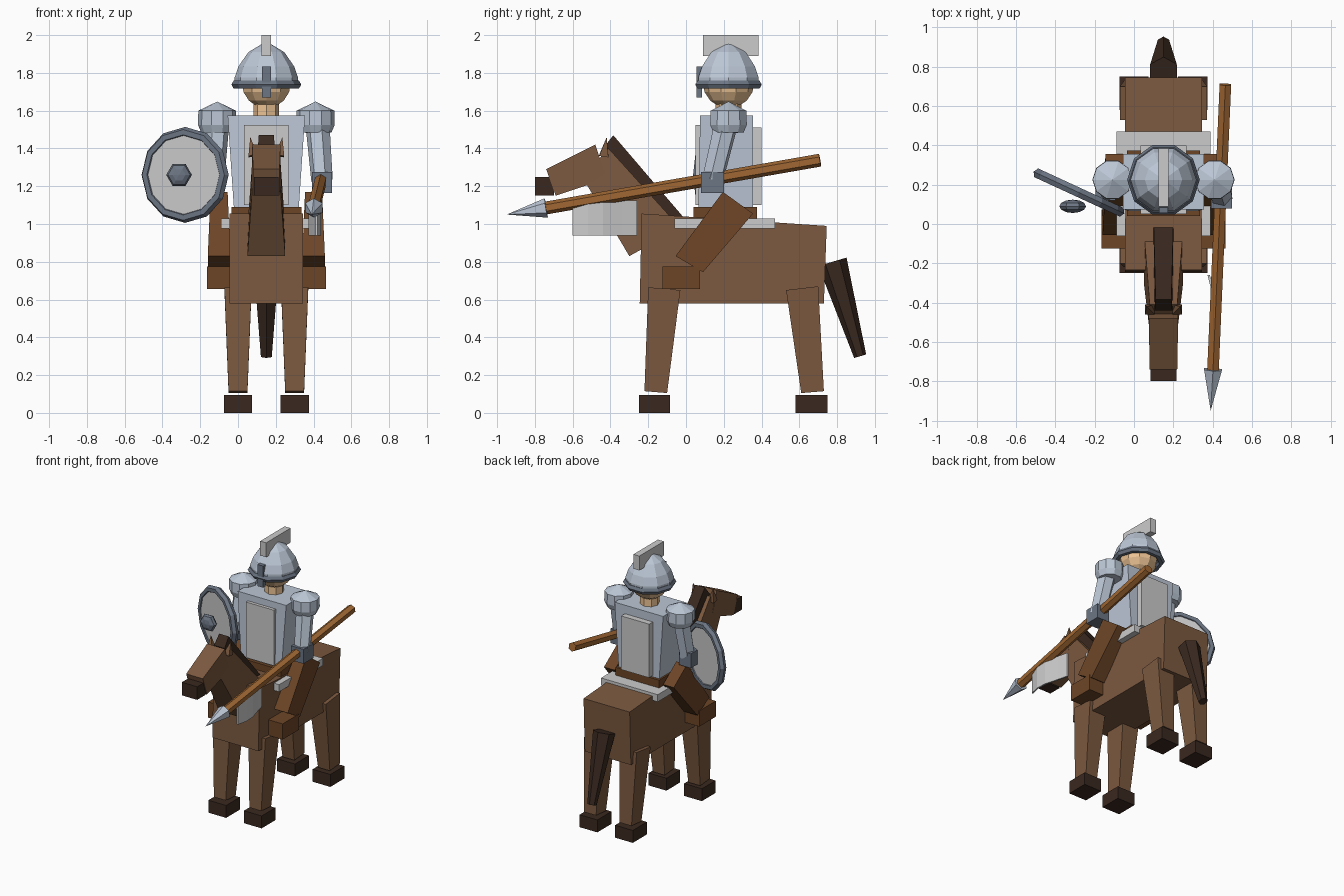
import bpy, bmesh, math
from mathutils import Vector

if "Cube" in bpy.data.objects:
    bpy.data.objects.remove(bpy.data.objects["Cube"])

CX = 0.15  # centre line of horse and rider


def mat(name, rgb):
    m = bpy.data.materials.new(name)
    m.diffuse_color = (*rgb, 1)
    m.use_nodes = True
    m.node_tree.nodes["Principled BSDF"].inputs["Base Color"].default_value = m.diffuse_color
    return m


COAT = mat("coat", (0.2, 0.1, 0.05))
DARK = mat("dark_hair", (0.042, 0.022, 0.014))
LEATHER = mat("leather", (0.153, 0.06, 0.02))
WOOD = mat("wood", (0.35, 0.135, 0.033))
STEEL = mat("steel", (0.5, 0.57, 0.67))
IRON = mat("iron", (0.15, 0.18, 0.23))
SKIN = mat("skin", (0.85, 0.55, 0.3))


def finish(bm, name, m):
    bmesh.ops.recalc_face_normals(bm, faces=bm.faces)
    me = bpy.data.meshes.new(name)
    bm.to_mesh(me)
    bm.free()
    ob = bpy.data.objects.new(name, me)
    bpy.context.collection.objects.link(ob)
    if m:
        me.materials.append(m)
    return ob


def prism(name, x, pts, m=None):
    """Side profile of (y, z, half width) points, closed across x."""
    bm = bmesh.new()
    a = [bm.verts.new((x - w, y, z)) for y, z, w in pts]
    b = [bm.verts.new((x + w, y, z)) for y, z, w in pts]
    bm.faces.new(a)
    bm.faces.new(b)
    n = len(pts)
    for i in range(n):
        j = (i + 1) % n
        bm.faces.new((a[i], a[j], b[j], b[i]))
    return finish(bm, name, m)


def box(name, x, w, y0, y1, z0, z1, m=None):
    return prism(name, x, [(y0, z0, w), (y1, z0, w), (y1, z1, w), (y0, z1, w)], m)


def rod(name, p, q, r1, r2, n, m=None):
    """Cylinder or cone from p to q."""
    p, q = Vector(p), Vector(q)
    bm = bmesh.new()
    bmesh.ops.create_cone(bm, cap_ends=True, segments=n, radius1=r1, radius2=r2,
                          depth=(q - p).length)
    ob = finish(bm, name, m)
    ob.location = (p + q) / 2
    ob.rotation_mode = 'QUATERNION'
    ob.rotation_quaternion = (q - p).to_track_quat('Z', 'Y')
    return ob


def lathe(name, x, y, profile, n, m=None):
    """Spin (r, z) points about a vertical axis."""
    bm = bmesh.new()
    vs = [bm.verts.new((r, 0, z)) for r, z in profile]
    es = [bm.edges.new(e) for e in zip(vs, vs[1:])]
    bmesh.ops.spin(bm, geom=vs + es, cent=(0, 0, 0), axis=(0, 0, 1),
                   angle=math.tau, steps=n, use_duplicate=False)
    bmesh.ops.remove_doubles(bm, verts=bm.verts, dist=1e-4)
    ob = finish(bm, name, m)
    ob.location = (x, y, 0)
    return ob


def torus(name, loc, R, r, n, m):
    bpy.ops.mesh.primitive_torus_add(location=loc, major_radius=R, minor_radius=r,
                                     major_segments=n, minor_segments=6)
    ob = bpy.context.object
    ob.name = name
    ob.data.materials.append(m)
    return ob


def ball(name, loc, r, seg, rings, m):
    bpy.ops.mesh.primitive_uv_sphere_add(location=loc, radius=r, segments=seg, ring_count=rings)
    ob = bpy.context.object
    ob.name = name
    ob.data.materials.append(m)
    return ob


# Horse: body, neck, head, muzzle, mane, tail
prism("horse_body", CX, [(-0.245, 0.58, 0.195), (0.73, 0.58, 0.195),
                         (0.745, 0.99, 0.195), (-0.235, 1.055, 0.195)], COAT)
prism("horse_neck", CX, [(-0.30, 0.83, 0.1), (-0.03, 0.98, 0.1),
                         (-0.41, 1.40, 0.07), (-0.55, 1.25, 0.07)], COAT)
prism("horse_head", CX, [(-0.69, 1.15, 0.07), (-0.42, 1.24, 0.075),
                         (-0.48, 1.42, 0.075), (-0.74, 1.29, 0.07)], COAT)
box("muzzle", CX, 0.065, -0.80, -0.70, 1.15, 1.25, DARK)
prism("mane", CX, [(-0.44, 1.40, 0.045), (-0.13, 1.03, 0.05),
                   (0.0, 1.02, 0.05), (-0.385, 1.47, 0.04)], DARK)
rod("tail", (CX, 0.775, 0.80), (CX, 0.922, 0.30), 0.078, 0.033, 6, DARK)

for s, side in ((-1, "left"), (1, "right")):
    # Horse ears, legs and hooves
    x = CX + s * 0.07
    rod("ear_" + side, (x, -0.435, 1.36), (x + s * 0.015, -0.42, 1.46), 0.035, 0.0, 4, COAT)
    x = CX + s * 0.15
    prism("front_leg_" + side, x, [(-0.22, 0.115, 0.05), (-0.10, 0.105, 0.05),
                                   (-0.03, 0.65, 0.072), (-0.20, 0.665, 0.072)], COAT)
    prism("back_leg_" + side, x, [(0.61, 0.105, 0.05), (0.73, 0.115, 0.05),
                                  (0.70, 0.67, 0.072), (0.53, 0.65, 0.072)], COAT)
    box("front_hoof_" + side, x, 0.075, -0.25, -0.085, 0, 0.095, DARK)
    box("back_hoof_" + side, x, 0.075, 0.58, 0.75, 0, 0.095, DARK)
    # Rider thigh, boot and shoulder guard
    x = CX + s * 0.25
    prism("thigh_" + side, x, [(-0.055, 0.83, 0.06), (0.09, 0.745, 0.06),
                               (0.355, 1.055, 0.045), (0.195, 1.17, 0.045)], LEATHER)
    box("boot_" + side, x, 0.065, -0.125, 0.075, 0.655, 0.775, LEATHER)
    lathe("shoulder_" + side, CX + s * 0.26, 0.225,
          [(0, 1.48), (0.085, 1.485), (0.102, 1.525), (0.1, 1.60), (0, 1.648)], 10, STEEL)

# Saddle and torso armour
box("saddle", CX, 0.24, -0.06, 0.47, 0.975, 1.03)
box("belt", CX, 0.185, 0.04, 0.375, 1.02, 1.09, LEATHER)
prism("torso", CX, [(0.065, 1.06, 0.17), (0.355, 1.06, 0.17),
                    (0.355, 1.575, 0.205), (0.075, 1.575, 0.205)], STEEL)
box("breastplate", CX, 0.118, 0.05, 0.09, 1.10, 1.525)
box("backplate", CX, 0.118, 0.33, 0.40, 1.10, 1.51)

# Arms and gloves
rod("arm_right", (0.42, 0.215, 1.54), (0.445, 0.14, 1.23), 0.065, 0.058, 6, STEEL)
box("glove_right", 0.445, 0.053, 0.08, 0.20, 1.165, 1.275, IRON)
rod("arm_left", (-0.11, 0.22, 1.54), (-0.13, 0.17, 1.23), 0.065, 0.058, 6, STEEL)
box("glove_left", -0.145, 0.05, 0.12, 0.22, 1.165, 1.275, IRON)

# Head and helmet
rod("rider_neck", (CX, 0.225, 1.55), (CX, 0.225, 1.68), 0.068, 0.068, 8, SKIN)
ball("rider_head", (CX, 0.225, 1.75), 0.137, 10, 8, SKIN)
lathe("helmet", CX, 0.225, [(0, 1.735), (0.168, 1.735), (0.168, 1.775), (0.147, 1.835),
                            (0.095, 1.91), (0, 1.967)], 10, STEEL)
torus("helmet_rim", (CX, 0.225, 1.738), 0.16, 0.025, 10, IRON)
box("nose_guard", CX, 0.024, 0.055, 0.085, 1.67, 1.835, IRON)
box("crest", CX, 0.025, 0.09, 0.385, 1.89, 2.0)

# Lance with wavy pennant
base = (0.402, -0.74, 1.085)
rod("lance_shaft", (0.402, -0.74, 1.085), (0.465, 0.71, 1.338), 0.034, 0.034, 6, WOOD)
rod("lance_tip", base, (0.39, -0.95, 1.05), 0.052, 0.0, 6, STEEL)
wave = [(0.415, -0.60), (0.433, -0.52), (0.428, -0.44), (0.40, -0.34), (0.38, -0.26)]
bm = bmesh.new()
loop = [bm.verts.new((x - 0.006, y, 0.94)) for x, y in wave]
loop += [bm.verts.new((x + 0.006, y, 0.94)) for x, y in reversed(wave)]
f = bm.faces.new(loop)
up = bmesh.ops.extrude_face_region(bm, geom=[f])["geom"]
bmesh.ops.translate(bm, vec=(0, 0, 0.185),
                    verts=[v for v in up if isinstance(v, bmesh.types.BMVert)])
finish(bm, "pennant", None)

# Shield with rim and boss
c, nrm = Vector((-0.28, 0.16, 1.26)), Vector((-0.42, -0.91, 0)).normalized()
rod("shield_face", c - nrm * 0.018, c + nrm * 0.018, 0.222, 0.222, 12)
rim = torus("shield_rim", c, 0.226, 0.028, 12, IRON)
rim.rotation_mode = 'QUATERNION'
rim.rotation_quaternion = nrm.to_track_quat('Z', 'Y')
boss = ball("shield_boss", (-0.312, 0.09, 1.26), 0.068, 6, 6, IRON)
boss.scale.z = 0.5
boss.rotation_euler = (math.pi / 2, math.pi / 6, 0)
